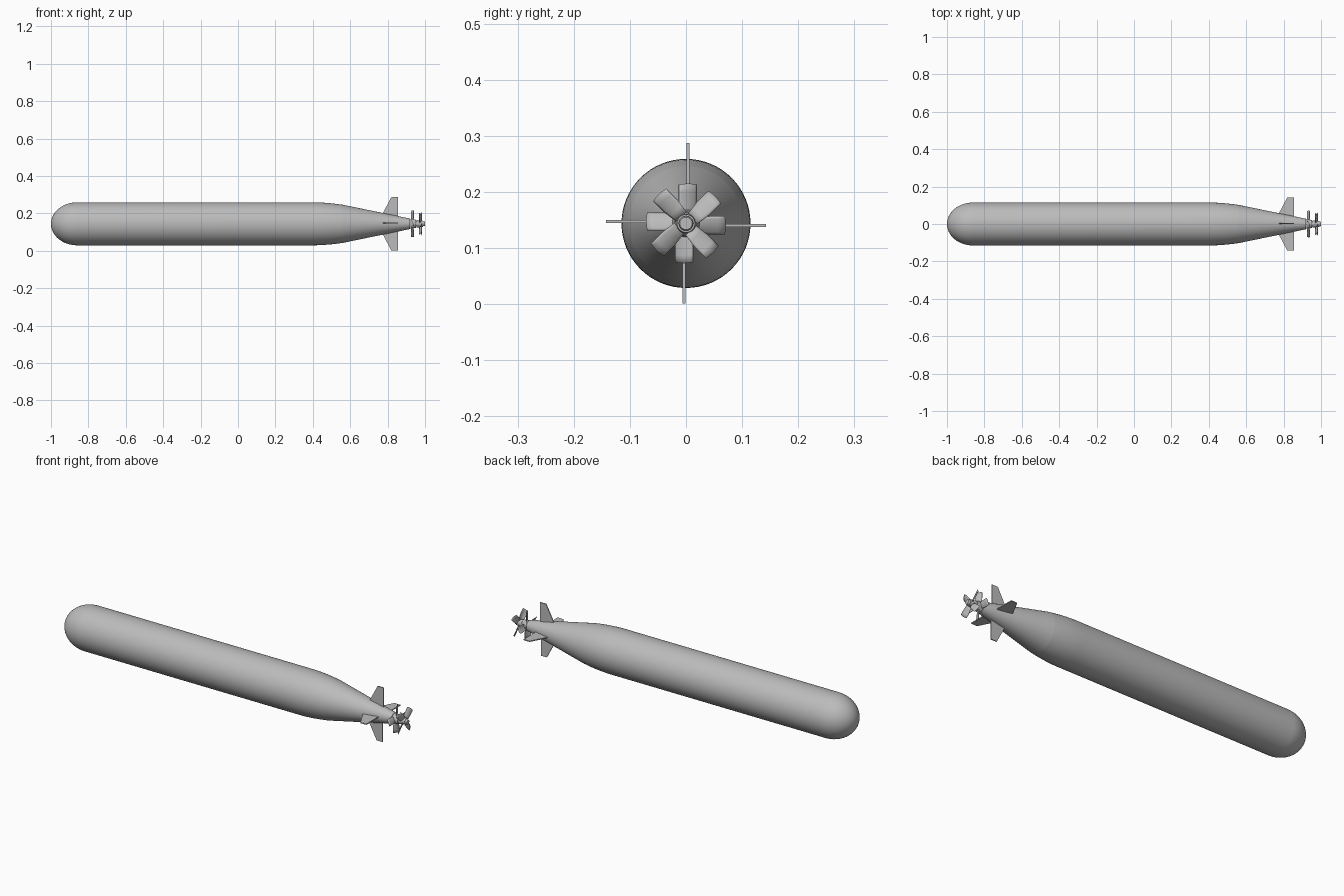
import bpy
import bmesh
from math import sin, cos, pi, radians
from mathutils import Matrix, Vector

AXIS = 0.144          # height of the hull axis
SEG = 64

cube = bpy.data.objects.get("Cube")
if cube:
    bpy.data.objects.remove(cube, do_unlink=True)

grey = bpy.data.materials.new("hull grey")
grey.use_nodes = True
colour = (0.5, 0.5, 0.5, 1)
grey.diffuse_color = colour
grey.node_tree.nodes["Principled BSDF"].inputs["Base Color"].default_value = colour


def finish(bm, name, smooth=True):
    """Turn a bmesh into an object lying on the hull axis."""
    bmesh.ops.recalc_face_normals(bm, faces=bm.faces)
    mesh = bpy.data.meshes.new(name)
    bm.to_mesh(mesh)
    bm.free()
    mesh.materials.append(grey)
    obj = bpy.data.objects.new(name, mesh)
    obj.location.z = AXIS
    bpy.context.collection.objects.link(obj)
    if smooth:
        bpy.ops.object.select_all(action='DESELECT')
        bpy.context.view_layer.objects.active = obj
        obj.select_set(True)
        bpy.ops.object.shade_smooth_by_angle(angle=radians(35))
    return obj


def lathe(name, profile):
    """Revolve (x, radius) points around the hull axis and close the ends."""
    bm = bmesh.new()
    verts = [bm.verts.new((x, 0, r)) for x, r in profile]
    edges = [bm.edges.new(pair) for pair in zip(verts, verts[1:])]
    bmesh.ops.spin(bm, geom=verts + edges, cent=(0, 0, 0), axis=(1, 0, 0),
                   angle=2 * pi, steps=SEG, use_duplicate=False)
    bmesh.ops.remove_doubles(bm, verts=bm.verts, dist=1e-5)
    bmesh.ops.holes_fill(bm, edges=[e for e in bm.edges if e.is_boundary], sides=0)
    return finish(bm, name)


# Hull with a rounded nose and a gently curved shoulder
nose = [(-0.86 - 0.14 * cos(t), 0.115 * sin(t))
        for t in (i * pi / 32 for i in range(17))]
shoulder = [(0.4 + 0.16 * t, 0.115 - 0.013 * t ** 1.8)
            for t in (i / 8 for i in range(9))]
lathe("hull", nose + shoulder)

# Tail cone, propeller hubs and shaft end
lathe("tail_cone", [(0.56, 0.102), (0.92, 0.028)])
lathe("front_hub", [(0.922, 0.027), (0.953, 0.021)])
lathe("rear_hub", [(0.955, 0.020), (0.99, 0.016)])
lathe("shaft_end", [(0.94, 0.013), (0.997, 0.013), (1.0, 0.011)])


# Four swept fins, each set slightly to one side of the axis
def fin(name, turn):
    bm = bmesh.new()
    outline = [(0.775, 0.045), (0.775, 0.058), (0.82, 0.143),
               (0.855, 0.143), (0.855, 0.03)]
    face = bm.faces.new([bm.verts.new((x, 0.001, r)) for x, r in outline])
    side = bmesh.ops.extrude_face_region(bm, geom=[face])["geom"]
    bmesh.ops.translate(bm, vec=(0, 0.005, 0),
                        verts=[v for v in side if isinstance(v, bmesh.types.BMVert)])
    bm.transform(Matrix.Rotation(turn, 4, 'X'))
    finish(bm, name, smooth=False)


for i, label in enumerate(("top", "right", "bottom", "left")):
    fin(label + "_fin", i * pi / 2)


# Propellers: four cambered, pitched blades each
def propeller(name, x, pitch, start):
    bm = bmesh.new()
    across, along = 8, 4
    for k in range(4):
        turn = Matrix.Rotation(start + k * pi / 2, 4, 'X')
        rows = []
        for j in range(along + 1):
            s = j / along
            half = 0.0135 + 0.004 * min(1, s * 2)
            row = []
            for i in range(across + 1):
                u = 2 * i / across - 1
                flat = Vector((0.003 * (1 - u * u), u * half, 0))
                p = Matrix.Rotation(pitch, 4, 'Z') @ flat
                p += Vector((x, 0.003, 0.014 + 0.057 * s - 0.002 * u * u * s))
                row.append(bm.verts.new(turn @ p))
            rows.append(row)
        for a, b in zip(rows, rows[1:]):
            for i in range(across):
                bm.faces.new((a[i], a[i + 1], b[i + 1], b[i]))
    obj = finish(bm, name)
    thick = obj.modifiers.new("thickness", 'SOLIDIFY')
    thick.thickness = 0.002
    thick.offset = 0


propeller("front_propeller", 0.932, radians(25), 0)
propeller("rear_propeller", 0.976, radians(-25), pi / 4)
